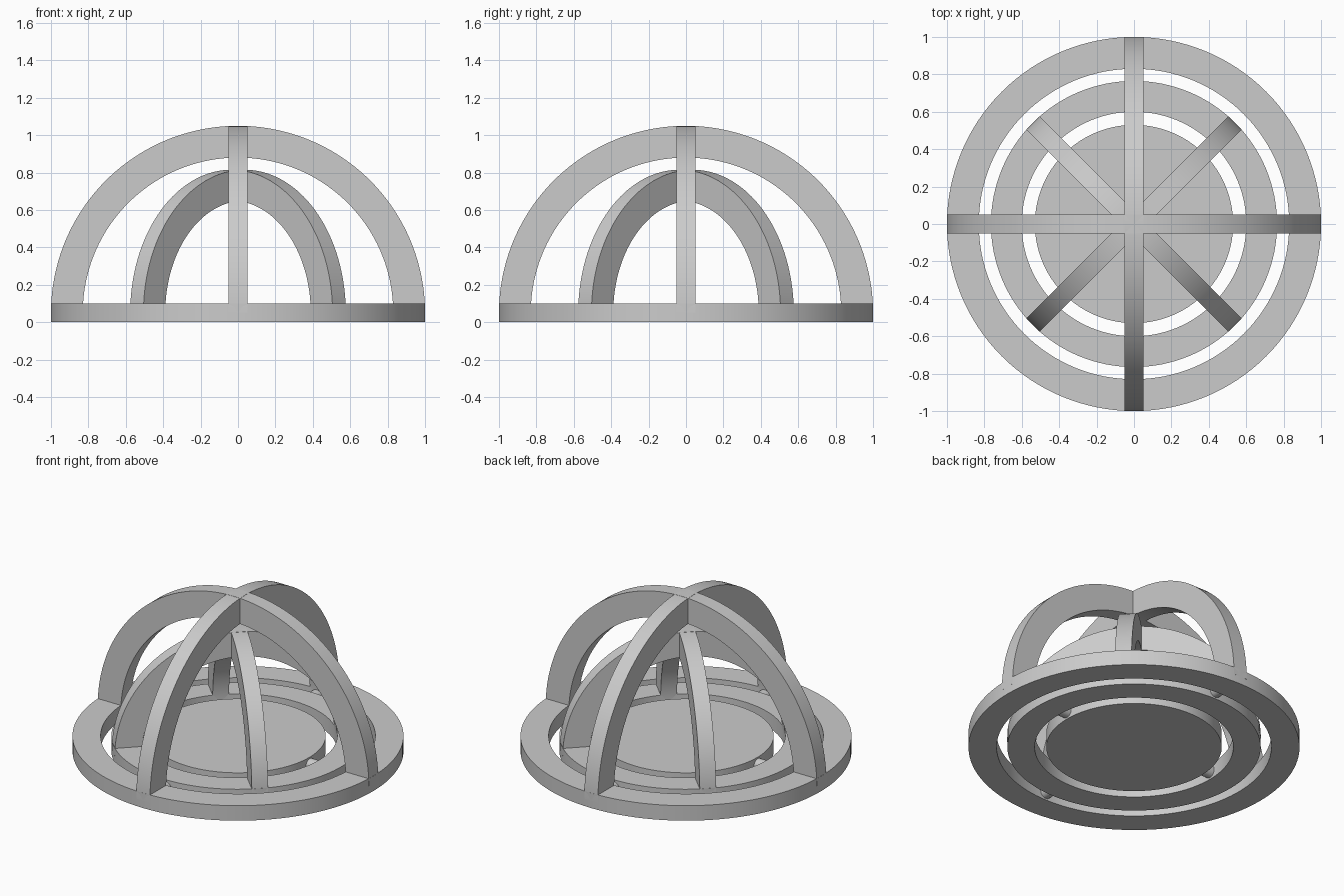
import bpy, bmesh
from math import pi, cos, sin, radians
from mathutils import Matrix

if "Cube" in bpy.data.objects:
    bpy.data.objects.remove(bpy.data.objects["Cube"])

THICK = 0.1
MID = THICK / 2
OUTER = (0.83, 1.0)
MIDDLE = (0.6, 0.765)
DISC = 0.53

grey = bpy.data.materials.new("plain grey")
grey.use_nodes = True
colour = (0.6, 0.6, 0.6, 1)
grey.diffuse_color = colour
grey.node_tree.nodes["Principled BSDF"].inputs["Base Color"].default_value = colour


def finish(name, bm, matrix):
    """Turn a bmesh into a placed, smooth-shaded object."""
    bmesh.ops.recalc_face_normals(bm, faces=bm.faces)
    mesh = bpy.data.meshes.new(name)
    bm.to_mesh(mesh)
    bm.free()
    mesh.materials.append(grey)
    obj = bpy.data.objects.new(name, mesh)
    bpy.context.collection.objects.link(obj)
    obj.matrix_world = matrix
    bpy.ops.object.select_all(action="DESELECT")
    obj.select_set(True)
    bpy.context.view_layer.objects.active = obj
    bpy.ops.object.shade_smooth_by_angle(angle=radians(30))
    return obj


def band(name, radii, sweep, matrix, segments=128):
    """Sweep a rectangular section around the local z axis."""
    inner, outer = radii
    section = [(inner, -MID), (outer, -MID), (outer, MID), (inner, MID)]
    closed = sweep >= 2 * pi
    bm = bmesh.new()
    loops = []
    for i in range(segments if closed else segments + 1):
        a = sweep * i / segments
        loops.append([bm.verts.new((r * cos(a), r * sin(a), h)) for r, h in section])
    for i in range(segments):
        one, two = loops[i], loops[(i + 1) % len(loops)]
        for k in range(4):
            n = (k + 1) % 4
            bm.faces.new((one[k], one[n], two[n], two[k]))
    if not closed:
        bm.faces.new(loops[0])
        bm.faces.new(loops[-1])
    return finish(name, bm, matrix)


def cylinder(name, radius, depth, matrix, segments):
    bm = bmesh.new()
    bmesh.ops.create_cone(bm, cap_ends=True, segments=segments,
                          radius1=radius, radius2=radius, depth=depth)
    return finish(name, bm, matrix)


lift = Matrix.Translation((0, 0, MID))

# Flat rings and central disc
band("outer_ring", OUTER, 2 * pi, lift)
band("middle_ring", MIDDLE, 2 * pi, lift)
cylinder("centre_disc", DISC, THICK, lift, 128)

# Crossing half-ring arches: large on the axes, small on the diagonals
for label, radii, start in (("outer_arch", OUTER, 0), ("inner_arch", MIDDLE, 45)):
    for i, side in enumerate(("a", "b")):
        turn = Matrix.Rotation(radians(start + 90 * i), 4, "Z")
        upright = Matrix.Rotation(pi / 2, 4, "X")
        band(f"{label}_{side}", radii, pi, lift @ turn @ upright, 96)

# Pivot pins bridging the gaps between the rings
gaps = (("outer_pin", MIDDLE[1], OUTER[0], (90, 270)),
        ("inner_pin", DISC, MIDDLE[0], (0, 180)))
for label, near, far, angles in gaps:
    for side, angle in zip(("a", "b"), angles):
        turn = Matrix.Rotation(radians(angle), 4, "Z")
        place = Matrix.Translation(((near + far) / 2, 0, 0))
        lay = Matrix.Rotation(pi / 2, 4, "Y")
        cylinder(f"{label}_{side}", 0.04, far - near + 0.04,
                 lift @ turn @ place @ lay, 32)
